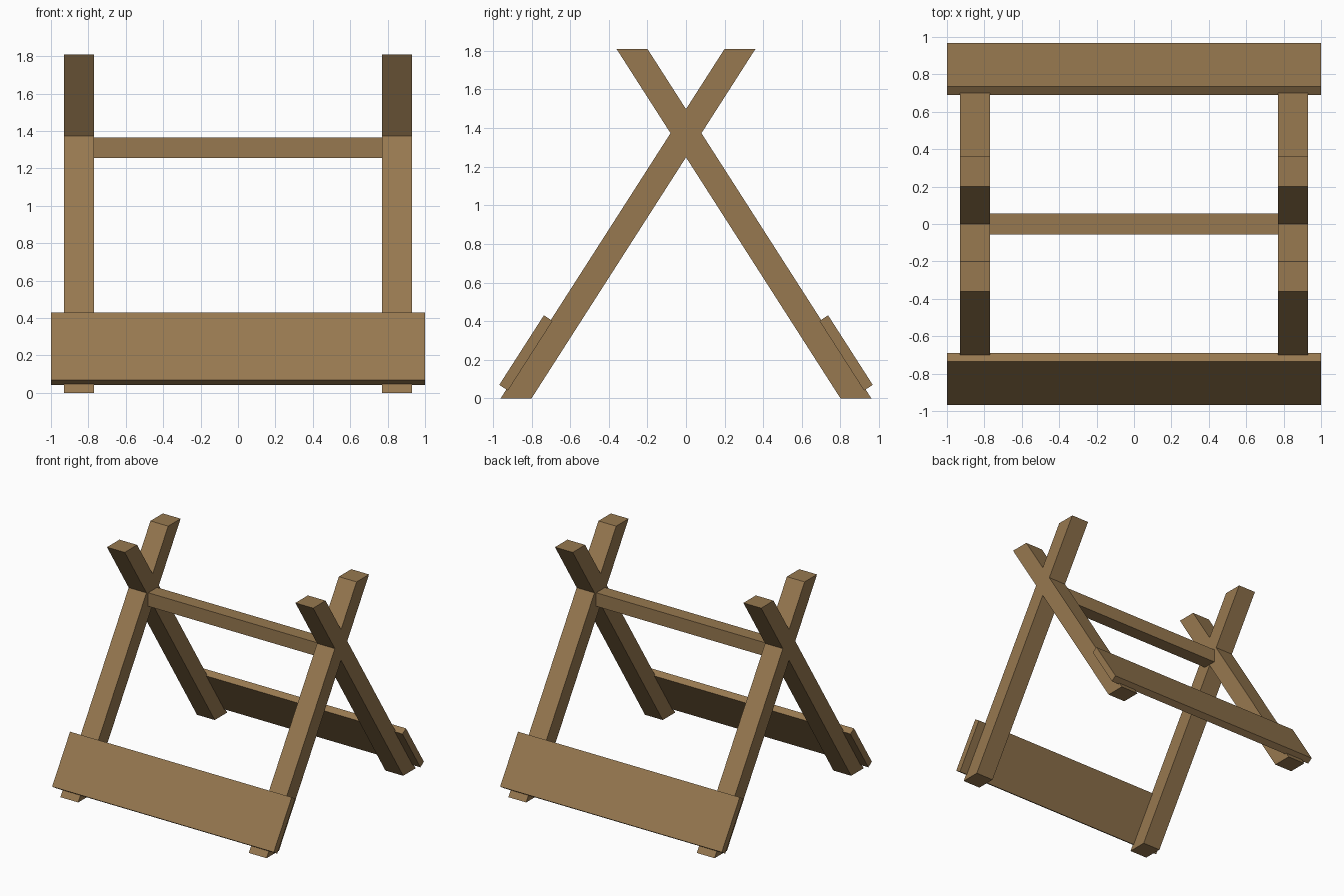
import bpy, bmesh

if "Cube" in bpy.data.objects:
    bpy.data.objects.remove(bpy.data.objects["Cube"])

wood = bpy.data.materials.new("wood")
wood.diffuse_color = (0.31, 0.19, 0.08, 1)
wood.use_nodes = True
wood.node_tree.nodes["Principled BSDF"].inputs["Base Color"].default_value = wood.diffuse_color


def prism(name, profile, x0, x1):
    """Extrude a (y, z) profile along x from x0 to x1."""
    bm = bmesh.new()
    face = bm.faces.new([bm.verts.new((x0, y, z)) for y, z in profile])
    ext = bmesh.ops.extrude_face_region(bm, geom=[face])
    verts = [v for v in ext["geom"] if isinstance(v, bmesh.types.BMVert)]
    bmesh.ops.translate(bm, verts=verts, vec=(x1 - x0, 0, 0))
    bmesh.ops.recalc_face_normals(bm, faces=bm.faces)
    mesh = bpy.data.meshes.new(name)
    bm.to_mesh(mesh)
    bm.free()
    mesh.materials.append(wood)
    obj = bpy.data.objects.new(name, mesh)
    bpy.context.collection.objects.link(obj)
    return obj


LEG = [(-0.96, 0), (-0.80, 0), (0.36, 1.81), (0.20, 1.81)]
BOARD = [(-0.967, 0.07), (-0.922, 0.041), (-0.691, 0.401), (-0.736, 0.43)]

for side, s in (("front", 1), ("back", -1)):
    # crossed legs, one pair at each end
    for end, x in (("left", -0.85), ("right", 0.85)):
        prism(f"{side}_{end}_leg", [(s * y, z) for y, z in LEG], x - 0.08, x + 0.08)
    # sloping board across the feet
    prism(f"{side}_board", [(s * y, z) for y, z in BOARD], -1, 1)

# rail joining the two crossings
R = 0.057
prism("cross_rail", [(-R, 1.255), (R, 1.255), (R, 1.365), (-R, 1.365)], -0.77, 0.77)
